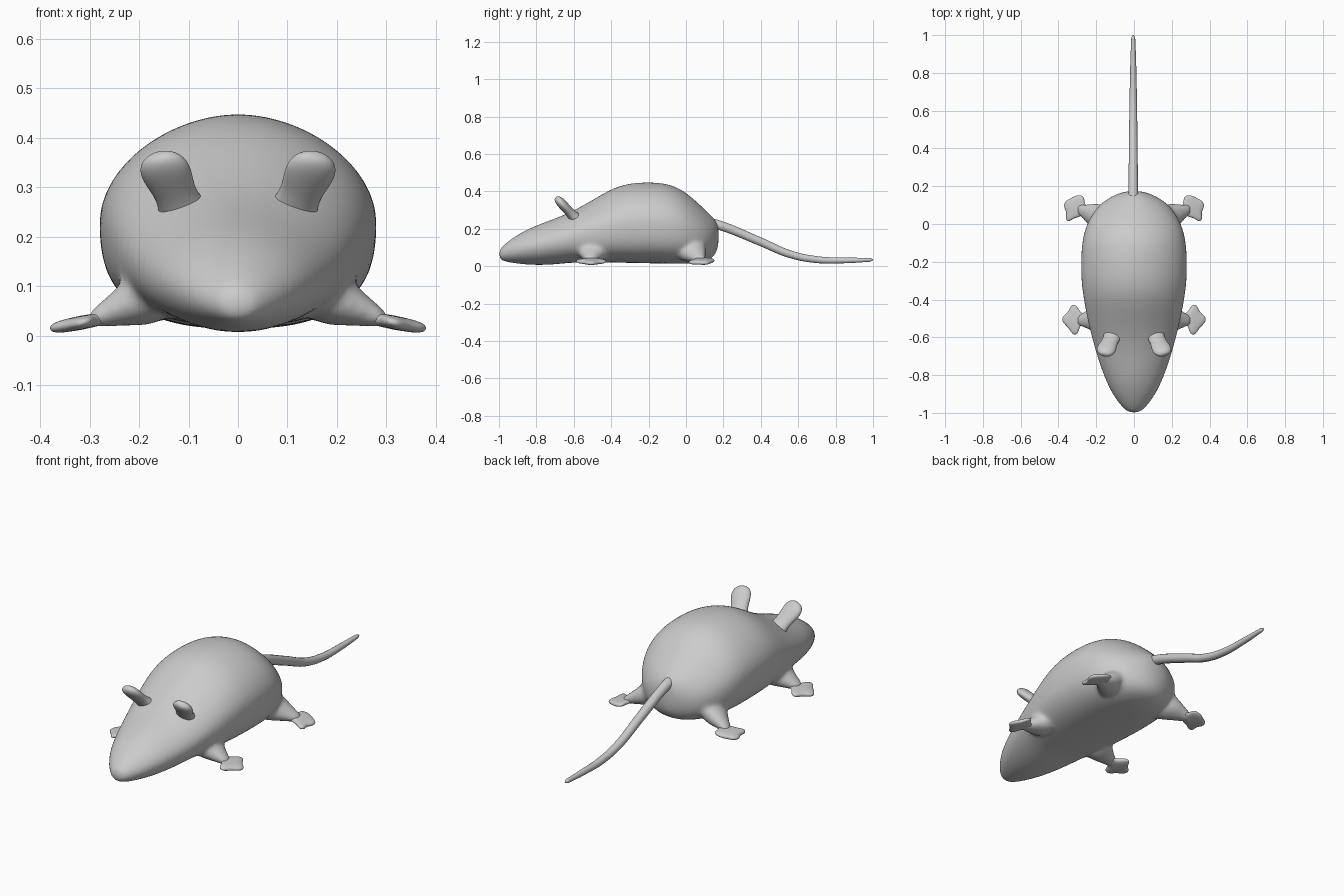
import bpy, bmesh
from math import cos, sin, pi
from mathutils import Vector

if "Cube" in bpy.data.objects:
    bpy.data.objects.remove(bpy.data.objects["Cube"])


def loft(bm, rings, segs=20):
    """Skin closed rings given as (centre, u axis, v axis, top exponent, bottom exponent)."""
    loops = []
    for c, u, v, top, low in rings:
        loop = []
        for i in range(segs):
            a = 2 * pi * i / segs
            p = 2 / (top if sin(a) >= 0 else low)
            x = abs(cos(a)) ** p * (1 if cos(a) > 0 else -1)
            y = abs(sin(a)) ** p * (1 if sin(a) > 0 else -1)
            loop.append(bm.verts.new(Vector(c) + Vector(u) * x + Vector(v) * y))
        loops.append(loop)
    for a, b in zip(loops, loops[1:]):
        for i in range(segs):
            j = (i + 1) % segs
            bm.faces.new((a[i], a[j], b[j], b[i]))
    bm.faces.new(loops[0])
    bm.faces.new(loops[-1])


def finish(bm, name, subsurf=2, mirror=False):
    bmesh.ops.recalc_face_normals(bm, faces=bm.faces)
    me = bpy.data.meshes.new(name)
    bm.to_mesh(me)
    bm.free()
    for f in me.polygons:
        f.use_smooth = True
    ob = bpy.data.objects.new(name, me)
    bpy.context.collection.objects.link(ob)
    if mirror:
        m = ob.modifiers.new("mirror", 'MIRROR')
        m.use_mirror_merge = False
    s = ob.modifiers.new("subsurf", 'SUBSURF')
    s.levels = s.render_levels = subsurf
    return ob


# Body: y, half width, bottom z, top z, lower exponent
sections = [
    (-1.00, 0.025, 0.040, 0.085, 2), (-0.985, 0.048, 0.028, 0.105, 2),
    (-0.95, 0.082, 0.020, 0.135, 2), (-0.88, 0.128, 0.010, 0.182, 2),
    (-0.80, 0.163, 0.004, 0.220, 2), (-0.70, 0.198, 0.008, 0.255, 2.1),
    (-0.60, 0.225, 0.020, 0.298, 2.3), (-0.50, 0.250, 0.018, 0.355, 2.6),
    (-0.38, 0.272, 0.018, 0.428, 2.7), (-0.27, 0.285, 0.015, 0.452, 2.7),
    (-0.10, 0.281, 0.012, 0.451, 2.7), (0.00, 0.255, 0.010, 0.400, 2.6),
    (0.09, 0.200, 0.018, 0.315, 2.3), (0.14, 0.135, 0.040, 0.268, 2.2),
    (0.165, 0.075, 0.075, 0.240, 2), (0.175, 0.03, 0.12, 0.20, 2),
]
bm = bmesh.new()
loft(bm, [((0, y, (lo + hi) / 2), (w, 0, 0), (0, 0, (hi - lo) / 2), 1.85, n)
          for y, w, lo, hi, n in sections], 24)

# Flared legs, fused into the body
for s in (1, -1):
    for y0, y1 in ((-0.49, -0.51), (0.00, 0.075)):
        loft(bm, [((s * x, y0 + (y1 - y0) * t, z), (0, ry, 0), (0, 0, rz), 2, 2)
                  for x, t, z, ry, rz in ((0.13, 0, 0.105, 0.105, 0.085),
                                          (0.20, 0.4, 0.080, 0.085, 0.062),
                                          (0.25, 0.75, 0.055, 0.050, 0.038),
                                          (0.29, 1, 0.036, 0.032, 0.022),
                                          (0.305, 1.05, 0.032, 0.022, 0.014))], 12)
body = finish(bm, "body_and_legs")
r = body.modifiers.new("fuse", 'REMESH')
r.mode = 'VOXEL'
r.voxel_size = 0.011
r.use_smooth_shade = True
sm = body.modifiers.new("blend", 'SMOOTH')
sm.factor = 0.5
sm.iterations = 10


# Feet: fanned flat pads, sloping down towards the toes
def foot(name, outline):
    bm = bmesh.new()
    cx = sum(p[0] for p in outline) / len(outline)
    cy = sum(p[1] for p in outline) / len(outline)
    layers = []
    for dz, k in ((-0.015, 0.85), (0, 1.06), (0.015, 0.85)):
        layers.append([bm.verts.new((cx + (x - cx) * k, cy + (y - cy) * k,
                                     0.034 - (x - 0.27) * 0.17 + dz)) for x, y in outline])
    n = len(outline)
    for a, b in zip(layers, layers[1:]):
        for i in range(n):
            j = (i + 1) % n
            bm.faces.new((a[i], a[j], b[j], b[i]))
    bm.faces.new(layers[0])
    bm.faces.new(layers[-1])
    finish(bm, name, 3, True)


foot("front_feet", [(0.255, -0.475), (0.285, -0.470), (0.305, -0.425), (0.335, -0.425),
                    (0.345, -0.465), (0.382, -0.490), (0.382, -0.520), (0.345, -0.550),
                    (0.325, -0.590), (0.295, -0.585), (0.285, -0.530), (0.255, -0.535)])
foot("hind_feet", [(0.245, 0.085), (0.265, 0.115), (0.260, 0.150), (0.305, 0.155),
                   (0.335, 0.135), (0.370, 0.120), (0.372, 0.085), (0.355, 0.060),
                   (0.365, 0.025), (0.345, 0.008), (0.315, 0.035), (0.265, 0.040)])

# Ears: rounded paddles leaning forward and outward
bm = bmesh.new()
base, axis = Vector((0.112, -0.590, 0.255)), Vector((0.048, -0.100, 0.107))
u = axis.cross(Vector((0, -0.7, -0.7))).normalized()
u = (u - axis * u.dot(axis) / axis.length_squared).normalized()
v = axis.cross(u).normalized()
loft(bm, [(base + axis * t, u * w, v * d, 2, 2)
          for t, w, d in ((-0.15, 0.060, 0.040), (0.1, 0.046, 0.030), (0.35, 0.043, 0.025),
                          (0.65, 0.053, 0.026), (0.85, 0.050, 0.025), (0.98, 0.036, 0.019),
                          (1.04, 0.015, 0.009))], 16)
finish(bm, "ears", 2, True)

# Tail: tapered curve
cu = bpy.data.curves.new("tail", 'CURVE')
cu.dimensions = '3D'
cu.bevel_depth = 0.027
cu.bevel_resolution = 5
cu.use_fill_caps = True
sp = cu.splines.new('BEZIER')
path = [(0.12, 0.235, 1), (0.20, 0.212, 0.93), (0.40, 0.130, 0.85), (0.56, 0.063, 0.78),
        (0.70, 0.035, 0.7), (0.85, 0.031, 0.58), (0.985, 0.034, 0.38), (1.0, 0.034, 0.12)]
sp.bezier_points.add(len(path) - 1)
for p, (y, z, rad) in zip(sp.bezier_points, path):
    p.co = (-0.004, y, z)
    p.radius = rad
    p.handle_left_type = p.handle_right_type = 'AUTO'
bpy.context.collection.objects.link(bpy.data.objects.new("tail", cu))
